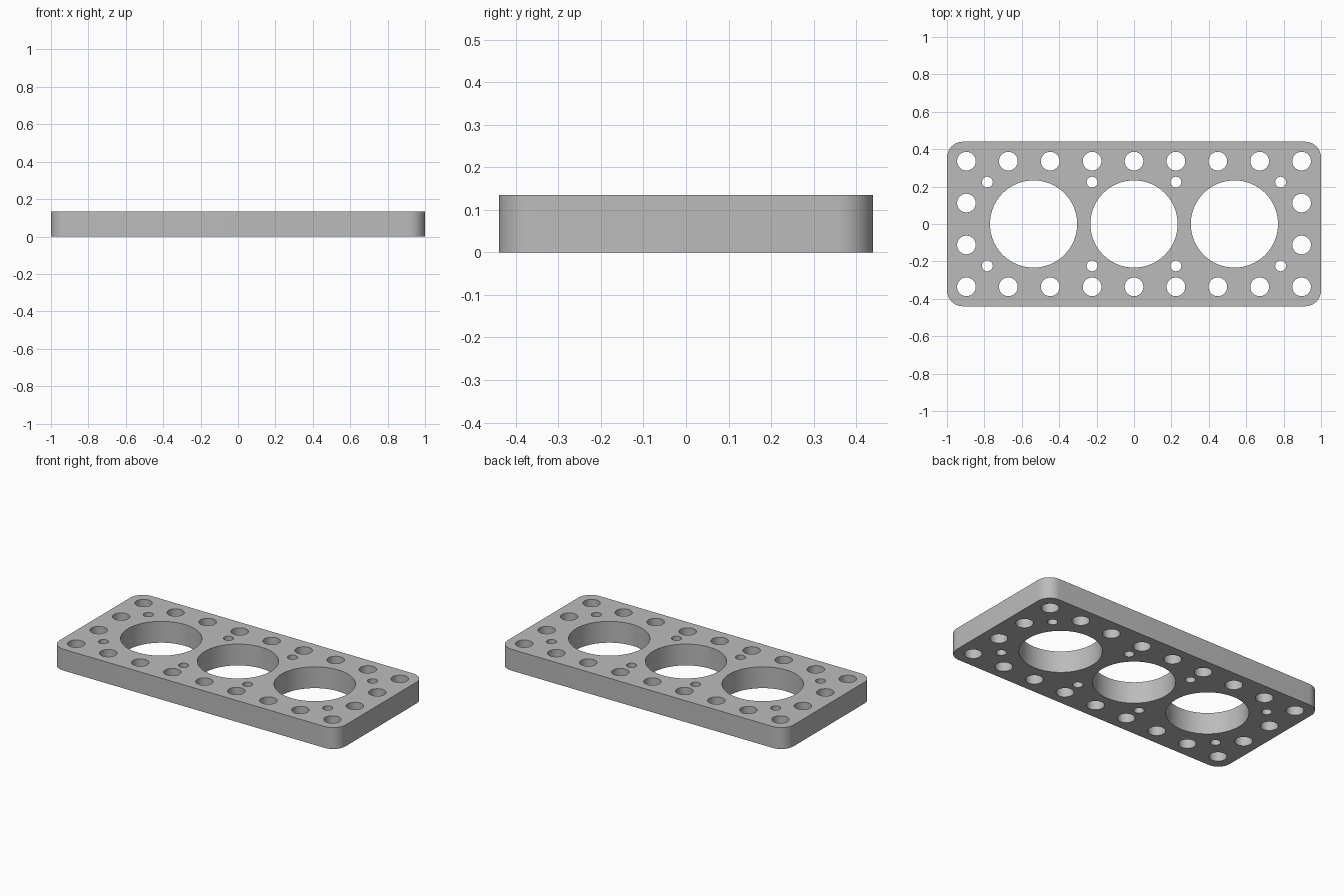
import bpy, bmesh
from math import cos, sin, pi, radians

cube = bpy.data.objects.get("Cube")
if cube:
    bpy.data.objects.remove(cube, do_unlink=True)

HALF_X, HALF_Y, HEIGHT = 1.0, 0.44, 0.135
CORNER = 0.085
PITCH = 0.112
BIG_R, SMALL_R, BORE_R = 0.05, 0.029, 0.233

grey = bpy.data.materials.new("plain grey")
grey.use_nodes = True
grey.diffuse_color = (0.5, 0.5, 0.5, 1)
grey.node_tree.nodes["Principled BSDF"].inputs["Base Color"].default_value = grey.diffuse_color


def arc(cx, cy, r, start, sweep, count):
    return [(cx + r * cos(start + sweep * i / count),
             cy + r * sin(start + sweep * i / count)) for i in range(count + 1)]


def circle(cx, cy, r, sides):
    return arc(cx, cy, r, 0, 2 * pi, sides)[:-1]


# Rounded rectangle outline
outline = []
for k, (sx, sy) in enumerate([(1, 1), (-1, 1), (-1, -1), (1, -1)]):
    outline += arc(sx * (HALF_X - CORNER), sy * (HALF_Y - CORNER),
                   CORNER, k * pi / 2, pi / 2, 12)
loops = [outline]

# Three large bores
loops += [circle(x, 0, BORE_R, 96) for x in (-0.537, 0, 0.537)]

# Border of alternating large and small holes
for i in range(-8, 9):
    for j in range(-3, 4):
        if abs(i) == 8 or abs(j) == 3:
            large = i % 2 == 0 and j % 2 == 1
            if (i + j) % 2 == 0 and not large:
                continue
            loops.append(circle(i * PITCH, j * PITCH, BIG_R if large else SMALL_R,
                                48 if large else 32))

# Inner small holes between the bores
for i in (-7, -2, 2, 7):
    for j in (-2, 2):
        loops.append(circle(i * PITCH, j * PITCH, SMALL_R, 32))

# Fill the perforated sheet and extrude it into a solid plate
bm = bmesh.new()
edges = []
for loop in loops:
    verts = [bm.verts.new((x, y, 0)) for x, y in loop]
    edges += [bm.edges.new((a, b)) for a, b in zip(verts, verts[1:] + verts[:1])]
bmesh.ops.triangle_fill(bm, use_beauty=True, use_dissolve=False, edges=edges, normal=(0, 0, 1))
solid = bmesh.ops.extrude_face_region(bm, geom=bm.faces[:], use_keep_orig=True)
top = [v for v in solid["geom"] if isinstance(v, bmesh.types.BMVert)]
bmesh.ops.translate(bm, verts=top, vec=(0, 0, HEIGHT))
bmesh.ops.recalc_face_normals(bm, faces=bm.faces[:])
mesh = bpy.data.meshes.new("perforated_plate")
bm.to_mesh(mesh)
bm.free()
mesh.materials.append(grey)

plate = bpy.data.objects.new("perforated_plate", mesh)
bpy.context.collection.objects.link(plate)
bpy.ops.object.select_all(action='DESELECT')
plate.select_set(True)
bpy.context.view_layer.objects.active = plate
bpy.ops.object.shade_smooth_by_angle(angle=radians(30))
